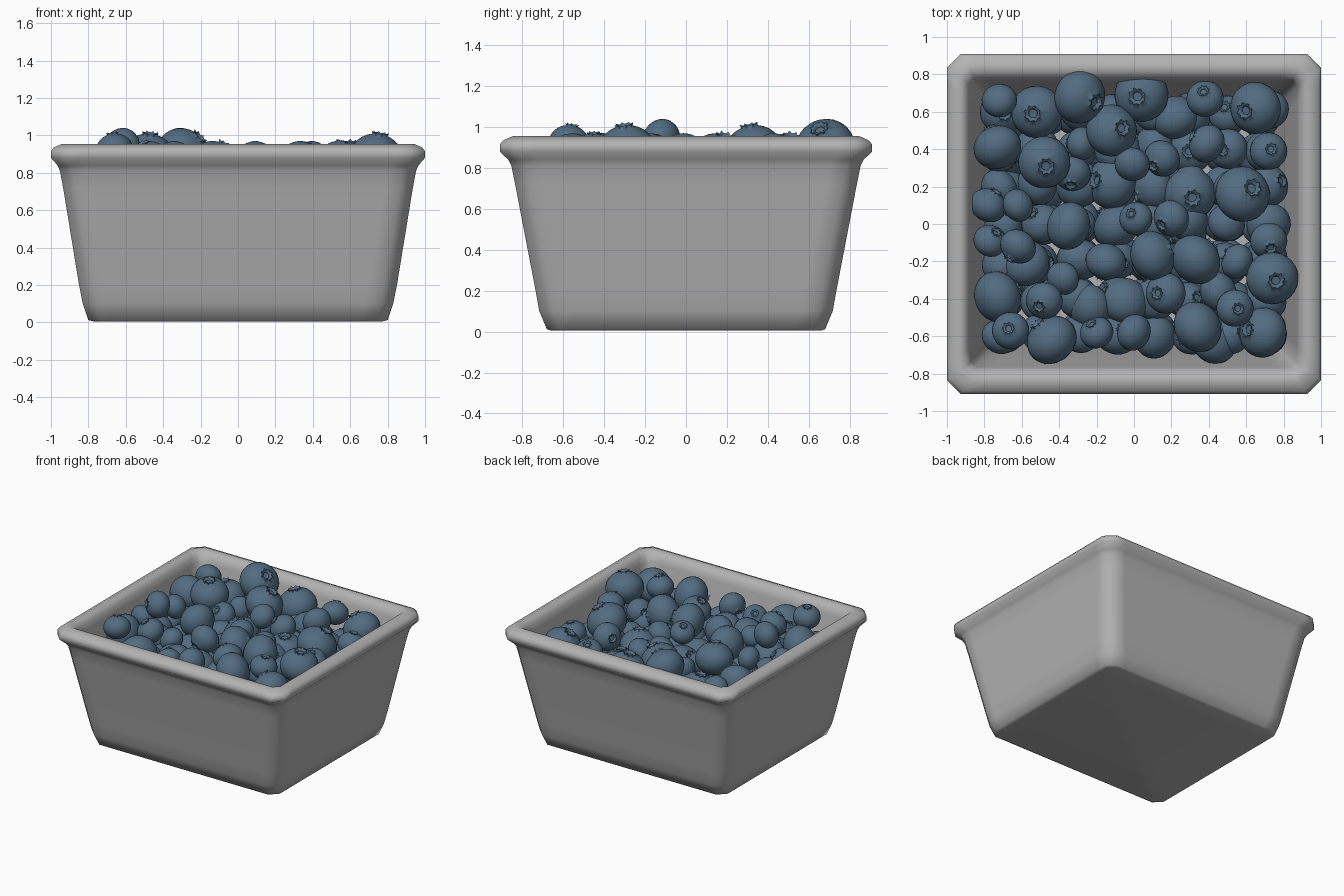
import bpy, bmesh, math, random
from mathutils import Vector

if "Cube" in bpy.data.objects:
    bpy.data.objects.remove(bpy.data.objects["Cube"])

random.seed(7)


def material(name, rgb):
    m = bpy.data.materials.new(name)
    m.diffuse_color = (*rgb, 1)
    m.use_nodes = True
    m.node_tree.nodes["Principled BSDF"].inputs["Base Color"].default_value = m.diffuse_color
    return m


GREY = material("carton grey", (0.45, 0.45, 0.45))
BLUE = material("berry blue", (0.085, 0.15, 0.22))


def loft(name, rings, mat, angle):
    """Skin a stack of equal-length rings and cap both ends."""
    bm = bmesh.new()
    rows = [[bm.verts.new(p) for p in ring] for ring in rings]
    n = len(rows[0])
    for a, b in zip(rows, rows[1:]):
        for i in range(n):
            j = (i + 1) % n
            bm.faces.new((a[i], a[j], b[j], b[i]))
    bm.faces.new(rows[0][::-1])
    bm.faces.new(rows[-1])
    mesh = bpy.data.meshes.new(name)
    bm.to_mesh(mesh)
    bm.free()
    mesh.materials.append(mat)
    mesh.shade_smooth()
    mesh.set_sharp_from_angle(angle=math.radians(angle))
    return mesh


def add(name, mesh):
    ob = bpy.data.objects.new(name, mesh)
    bpy.context.collection.objects.link(ob)
    return ob


def box_ring(hx, hy, c, z):
    """Rectangle with cut corners and support points beside each corner."""
    s = c + 0.08
    q = [(hx, hy - s), (hx, hy - c), (hx - c, hy), (hx - s, hy)]
    pts = q + [(-x, y) for x, y in q[::-1]]
    pts += [(-x, -y) for x, y in pts]
    return [(x, y, z) for x, y in pts]


# Carton: base, tapered walls, rolled rim, inner walls and floor
carton_profile = [
    (0.77, 0.66, 0.05, 0.005), (0.80, 0.68, 0.06, 0.012),
    (0.83, 0.717, 0.07, 0.10), (0.85, 0.735, 0.07, 0.20),
    (0.935, 0.835, 0.07, 0.72), (0.952, 0.853, 0.07, 0.81),
    (0.965, 0.868, 0.07, 0.84), (1.0, 0.91, 0.075, 0.88),
    (1.0, 0.91, 0.075, 0.915), (0.985, 0.893, 0.072, 0.935),
    (0.94, 0.848, 0.06, 0.955), (0.91, 0.81, 0.04, 0.95),
    (0.885, 0.78, 0.03, 0.925), (0.872, 0.765, 0.03, 0.88),
    (0.75, 0.64, 0.03, 0.06)]
add("carton", loft("carton", [box_ring(*r) for r in carton_profile], GREY, 62))


# Blueberry: squashed ball with a toothed crown around a small dimple
def round_ring(r, z, tooth=0.0, lift=0.0, n=24):
    pts = []
    for i in range(n):
        a = 2 * math.pi * i / n
        w = math.cos(8 * a)
        rr = r * (1 + tooth * w)
        pts.append((rr * math.cos(a), rr * math.sin(a), z + lift * w))
    return pts


SQUASH = 0.86
berry_rings = []
for k in range(13):
    t = math.radians(-86 + k * 159 / 12)
    berry_rings.append(round_ring(math.cos(t), SQUASH * math.sin(t)))
berry_rings += [round_ring(0.29, 0.90, 0.16, 0.03),
                round_ring(0.20, 0.87, 0.12),
                round_ring(0.16, 0.77), round_ring(0.03, 0.76)]
berry = loft("blueberry", berry_rings, BLUE, 50)


def place(x, y, top, r, tilt):
    ob = add("blueberry", berry)
    spin = random.uniform(0, 2 * math.pi)
    d = Vector((math.sin(tilt) * math.cos(spin),
                math.sin(tilt) * math.sin(spin), math.cos(tilt)))
    ob.rotation_euler = d.to_track_quat('Z', 'Y').to_euler()
    # vertical half height of the tilted squashed ball
    h = r * math.sqrt(math.sin(tilt) ** 2 + (SQUASH * math.cos(tilt)) ** 2)
    ob.location = (x, y, top - h)
    ob.scale = (r, r, r)


# Visible berries as x, y, radius, grouped by the height of their tops
layers = {
    1.04: [(-.29, .68, .145), (-.62, -.12, .10)],
    1.01: [(-.48, .33, .14), (-.66, -.57, .10), (.74, -.29, .14)],
    0.97: [(-.12, .50, .14), (.39, .43, .105), (.58, .16, .15),
           (.10, -.17, .135), (.33, -.19, .14), (-.48, -.41, .10),
           (-.35, -.01, .13), (.34, -.55, .14), (.54, -.45, .10)],
    0.93: [(.04, .69, .145), (.38, .67, .10), (.65, .62, .14),
           (-.73, .41, .13), (-.01, .32, .095), (-.62, .10, .09),
           (.01, .03, .09), (-.15, -.20, .11), (-.73, -.39, .14),
           (.17, -.37, .11), (0, -.58, .10), (.69, -.58, .135),
           (-.44, -.62, .14), (.72, -.09, .10), (-.72, .66, .095)],
    0.88: [(-.52, .60, .14), (-.28, .43, .09), (-.33, .27, .10),
           (.15, .35, .10), (.72, .39, .10), (-.78, .10, .10),
           (-.77, -.09, .09), (.55, -.20, .095), (-.38, -.29, .09),
           (.45, -.36, .11), (-.20, -.58, .09), (.20, .03, .10)],
    0.84: [(.22, .57, .13), (.30, .16, .14), (-.12, .22, .14),
           (-.24, -.44, .12), (-.05, -.41, .13), (.43, -.62, .13),
           (-.58, -.21, .13)]}
for top, berries in layers.items():
    for x, y, r in berries:
        place(x, y, top, r, random.choice((0.2, 0.5, 0.8, 1.3, 1.9, 2.4)))

# Hidden fill berries below, on a jittered grid
for top, hx, hy in ((0.80, 0.71, 0.60), (0.60, 0.68, 0.57)):
    for i in range(8):
        for j in range(7):
            place(hx * (2 * i / 7 - 1) + random.uniform(-.015, .015),
                  hy * (2 * j / 6 - 1) + random.uniform(-.015, .015),
                  top + random.uniform(-.04, .02),
                  random.uniform(.10, .13), random.uniform(0, 2.5))
